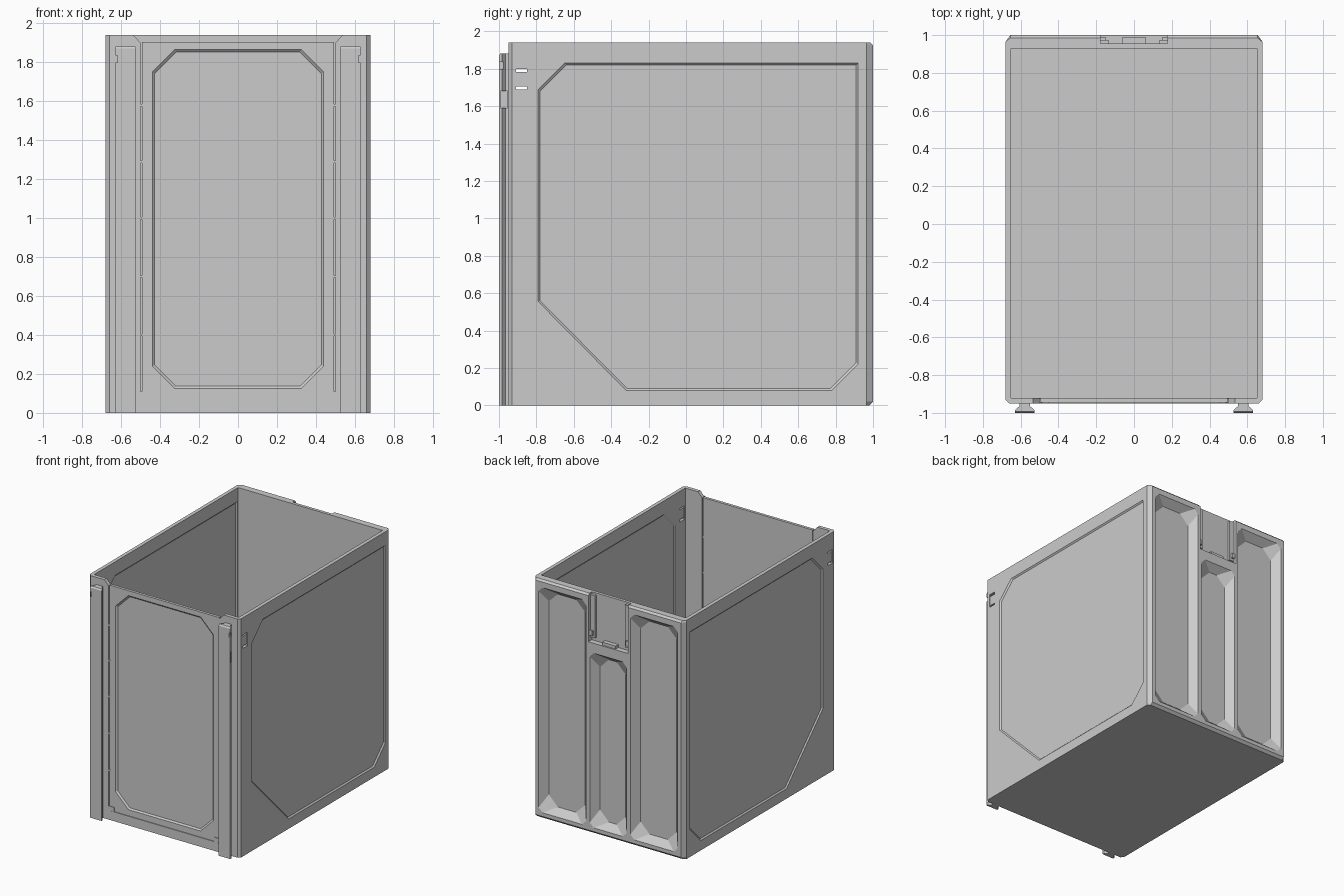
import bpy, bmesh

if "Cube" in bpy.data.objects:
    bpy.data.objects.remove(bpy.data.objects["Cube"])


def loft(name, loops):
    """Closed solid through matching loops of 3D points."""
    bm = bmesh.new()
    rings = [[bm.verts.new(p) for p in lp] for lp in loops]
    n = len(rings[0])
    for a, b in zip(rings, rings[1:]):
        for i in range(n):
            j = (i + 1) % n
            bm.faces.new((a[i], a[j], b[j], b[i]))
    bm.faces.new(rings[0])
    bm.faces.new(rings[-1])
    bmesh.ops.recalc_face_normals(bm, faces=bm.faces)
    me = bpy.data.meshes.new(name)
    bm.to_mesh(me)
    bm.free()
    ob = bpy.data.objects.new(name, me)
    bpy.context.collection.objects.link(ob)
    return ob


def box(name, x0, x1, y0, y1, z0, z1):
    rect = [(x0, y0), (x1, y0), (x1, y1), (x0, y1)]
    return loft(name, [[(x, y, z) for x, y in rect] for z in (z0, z1)])


def octagon(a0, a1, b0, b1, c):
    return [(a0 + c, b0), (a1 - c, b0), (a1, b0 + c), (a1, b1 - c),
            (a1 - c, b1), (a0 + c, b1), (a0, b1 - c), (a0, b0 + c)]


def at_y(pts, y):
    return [(a, y, b) for a, b in pts]


def at_x(pts, x):
    return [(x, a, b) for a, b in pts]


def cut(ob, cutters):
    """Subtract each cutter and discard it."""
    for c in cutters:
        c.hide_render = True
        m = ob.modifiers.new("cut", 'BOOLEAN')
        m.operation = 'DIFFERENCE'
        m.solver = 'EXACT'
        m.object = c
        bpy.context.view_layer.objects.active = ob
        bpy.ops.object.modifier_apply(modifier=m.name)
        bpy.data.objects.remove(c)


# Outer shell: chamfered vertical corners, bevelled back edge at top and bottom
def shell_loop(z, back):
    pts = [(-0.66, -0.95), (0.66, -0.95), (0.68, -0.93), (0.68, 0.965),
           (0.655, back), (-0.655, back), (-0.68, 0.965), (-0.68, -0.93)]
    return [(x, y, z) for x, y in pts]


body = loft("bin_body", [shell_loop(0, 0.98), shell_loop(0.02, 1.0),
                         shell_loop(1.925, 1.0), shell_loop(1.94, 0.985)])
cutters = [box("cavity", -0.65, 0.65, -0.92, 0.93, 0.03, 2.1)]

# Front opening with flared top corners
front = [(-0.5, 0.075), (0.5, 0.075), (0.5, 1.9), (0.545, 1.95),
         (0.545, 2.1), (-0.545, 2.1), (-0.545, 1.95), (-0.5, 1.9)]
cutters.append(loft("front_opening", [at_y(front, -1.05), at_y(front, -0.9)]))

# Side panel recesses, outside and inside, and slots
side = [(-0.79, 1.69), (-0.65, 1.83), (0.92, 1.83), (0.92, 0.22),
        (0.78, 0.08), (-0.32, 0.08), (-0.79, 0.555)]
cy, cz = 0.065, 0.955
inner = [(cy + (y - cy) * 0.988, cz + (z - cz) * 0.988) for y, z in side]
for s in (-1, 1):
    cutters.append(loft("side_recess", [at_x(side, s * 0.7), at_x(side, s * 0.68),
                                        at_x(inner, s * 0.67)]))
    cutters.append(loft("inside_recess", [at_x(side, s * 0.63), at_x(side, s * 0.65),
                                          at_x(inner, s * 0.658)]))
    cutters.append(box("side_slot", *sorted((s * 0.6, s * 0.75)), -0.91, -0.85, 1.69, 1.80))


# Back pockets: sloping walls down to a clipped-corner floor
def pocket(x0, x1, z0, z1):
    i = 0.05
    rim = octagon(x0, x1, z0, z1, 0.035)
    floor = octagon(x0 + i, x1 - i, z0 + i, z1 - i, 0.08)
    return loft("back_pocket", [at_y(rim, 1.05), at_y(rim, 1.0), at_y(floor, 0.94)])


cutters += [pocket(-0.625, -0.2, 0.05, 1.88), pocket(0.2, 0.625, 0.05, 1.88),
            pocket(-0.165, 0.165, 0.05, 1.47)]
# Latch recess at the top of the back
cutters.append(box("latch_recess", -0.178, 0.178, 0.955, 1.1, 1.55, 2.1))
cut(body, cutters)

# Latch guides and lip
for s in (-1, 1):
    box("latch_guide", *sorted((s * 0.135, s * 0.179)), 0.95, 0.975, 1.58, 1.925)
    box("latch_catch", *sorted((s * 0.15, s * 0.179)), 0.95, 0.99, 1.60, 1.64)
box("latch_lip", -0.06, 0.06, 0.95, 0.99, 1.54, 1.575)

# Front panel with clipped-corner recess on both faces
panel = box("front_panel", -0.494, 0.494, -0.944, -0.921, 0.07, 1.905)
o, n = octagon(-0.44, 0.44, 0.125, 1.865, 0.115), octagon(-0.428, 0.428, 0.137, 1.853, 0.11)
cut(panel, [loft("panel_recess", [at_y(o, -0.97), at_y(o, -0.944), at_y(n, -0.933)])])

for s in (-1, 1):
    # Corner tabs holding the front panel
    box("panel_corner_tab", *sorted((s * 0.45, s * 0.505)), -0.949, -0.93, 0.07, 0.11)
    for z in (0.4, 0.7, 1.0, 1.29, 1.58):
        box("panel_clip", *sorted((s * 0.485, s * 0.505)), -0.947, -0.925, z - 0.006, z + 0.006)
    # Bridge inside the side slot
    box("slot_bridge", *sorted((s * 0.655, s * 0.675)), -0.912, -0.848, 1.706, 1.784)
    # Dovetail rail with top and side notches
    prof = [(0.55, -0.945), (0.55, -0.965), (0.527, -0.985), (0.527, -1.0),
            (0.63, -1.0), (0.63, -0.985), (0.607, -0.965), (0.607, -0.945)]
    top = [(x, max(y, -0.992)) for x, y in prof]
    rail = loft("front_rail", [[(s * x, y, 0) for x, y in prof],
                               [(s * x, y, 1.87) for x, y in prof],
                               [(s * x, y, 1.882) for x, y in top]])
    cut(rail, [box("notch", *sorted((s * 0.618, s * 0.66)), -1.05, -0.93, 1.80, 1.835),
               box("notch", *sorted((s * 0.595, s * 0.66)), -0.992, -0.955, 1.59, 1.68)])
